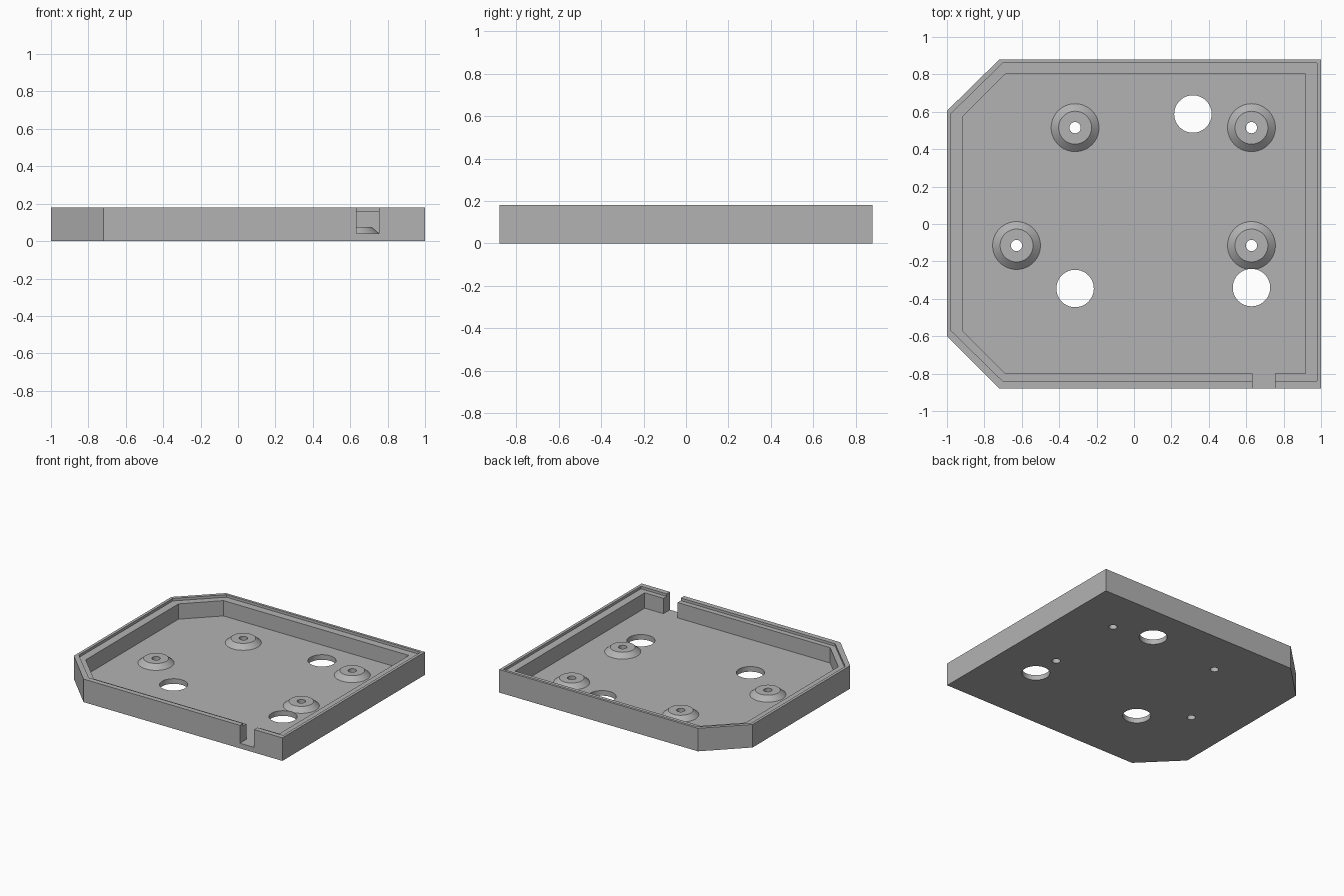
import bpy, bmesh, math

default_cube = bpy.data.objects.get("Cube")
if default_cube:
    bpy.data.objects.remove(default_cube, do_unlink=True)

FLOOR, LEDGE, TOP = 0.04, 0.16, 0.18
BOSS_TOP, BOSS_R, BOSS_BASE_R = 0.075, 0.088, 0.128
SCREW_R, VENT_R = 0.03, 0.1
STANDOFFS = [(-0.315, 0.515), (0.628, 0.515), (-0.628, -0.115), (0.628, -0.115)]
VENTS = [(0.315, 0.588), (-0.315, -0.345), (0.628, -0.34)]

grey = bpy.data.materials.new("plain grey")
grey.use_nodes = True
colour = (0.45, 0.45, 0.45, 1)
grey.diffuse_color = colour
grey.node_tree.nodes["Principled BSDF"].inputs["Base Color"].default_value = colour


def make_object(name, bm):
    bmesh.ops.recalc_face_normals(bm, faces=bm.faces)
    mesh = bpy.data.meshes.new(name)
    bm.to_mesh(mesh)
    bm.free()
    mesh.materials.append(grey)
    obj = bpy.data.objects.new(name, mesh)
    bpy.context.collection.objects.link(obj)
    return obj


def loft(name, rings):
    """Skin a stack of equal-length rings and cap both ends."""
    bm = bmesh.new()
    loops = [[bm.verts.new(p) for p in ring] for ring in rings]
    for a, b in zip(loops, loops[1:]):
        for i in range(len(a)):
            j = (i + 1) % len(a)
            bm.faces.new((a[i], a[j], b[j], b[i]))
    bm.faces.new(loops[0])
    bm.faces.new(loops[-1])
    return make_object(name, bm)


def outline(x, front, back, corner_x, corner_front, corner_back, z):
    """Rectangle with both left-hand corners cut off."""
    return [(x, front, z), (x, back, z), (corner_x, back, z),
            (-x, corner_back, z), (-x, corner_front, z), (corner_x, front, z)]


def circle(x, y, r, z, n=64):
    return [(x + r * math.cos(2 * math.pi * i / n),
             y + r * math.sin(2 * math.pi * i / n), z) for i in range(n)]


def cut(obj, cutter):
    mod = obj.modifiers.new("cut", "BOOLEAN")
    mod.operation = "DIFFERENCE"
    mod.solver = "EXACT"
    mod.object = cutter


# Tray with a raised outer lip and a lower inner ledge
outer = (1, -0.88, 0.88, -0.72, -0.6, 0.605)
lip = (0.978, -0.84, 0.86, -0.702, -0.57, 0.59)
inner = (0.917, -0.8, 0.802, -0.687, -0.572, 0.573)
levels = [(outer, 0), (outer, TOP), (lip, TOP), (lip, LEDGE), (inner, LEDGE), (inner, FLOOR)]
tray = loft("tray", [outline(*shape, z) for shape, z in levels])

# Conical screw standoffs
parts = [tray]
for i, (x, y) in enumerate(STANDOFFS):
    parts.append(loft(f"standoff_{i + 1}", [circle(x, y, BOSS_BASE_R, FLOOR),
                                            circle(x, y, BOSS_R, BOSS_TOP)]))

# Cable notch through the front wall
notch = loft("notch_cutter", [[(0.633, -1, z), (0.755, -1, z), (0.755, -0.79, z), (0.633, -0.79, z)]
                              for z in (FLOOR, 0.3)])
cut(tray, notch)
cutters = [notch]

# Screw holes and round vents
drills = [(p, SCREW_R) for p in STANDOFFS] + [(p, VENT_R) for p in VENTS]
for (x, y), r in drills:
    drill = loft("drill", [circle(x, y, r, -0.1), circle(x, y, r, 0.3)])
    cutters.append(drill)
    for part in parts:
        centre_x, centre_y = (x, y) if part is tray else STANDOFFS[parts.index(part) - 1]
        if math.hypot(x - centre_x, y - centre_y) < r + BOSS_BASE_R:
            cut(part, drill)

# Bake the cuts, drop the cutters and smooth the round surfaces
graph = bpy.context.evaluated_depsgraph_get()
baked = [bpy.data.meshes.new_from_object(p.evaluated_get(graph)) for p in parts]
for part, mesh in zip(parts, baked):
    part.modifiers.clear()
    part.data = mesh
for cutter in cutters:
    bpy.data.objects.remove(cutter, do_unlink=True)
bpy.ops.object.select_all(action="DESELECT")
for part in parts:
    part.select_set(True)
bpy.context.view_layer.objects.active = tray
bpy.ops.object.shade_smooth_by_angle(angle=math.radians(25))
